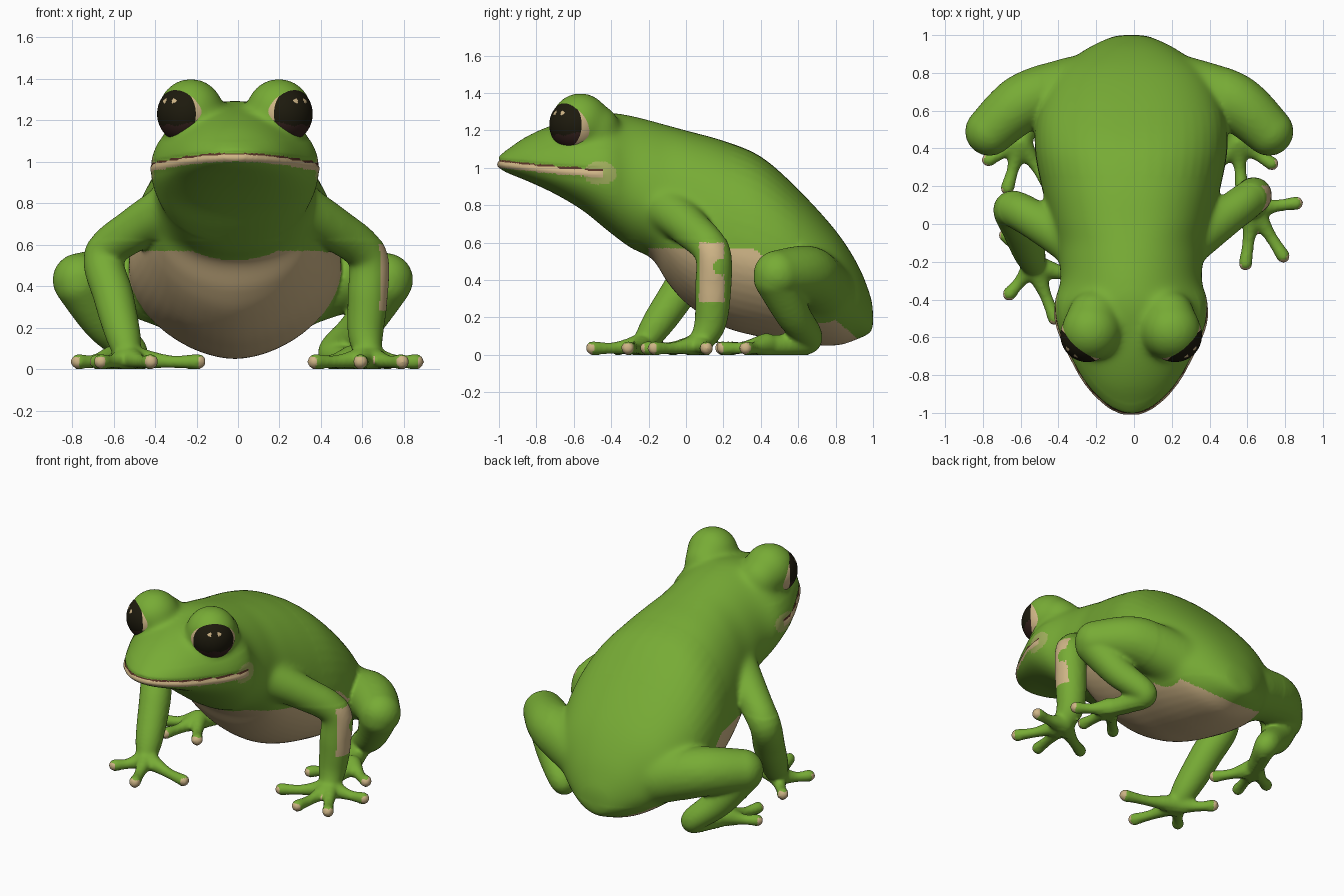
import bpy, bmesh, math
from mathutils import Vector, Matrix

if "Cube" in bpy.data.objects:
    bpy.data.objects.remove(bpy.data.objects["Cube"])

CX = -0.015  # body centre line


def material(name, rgb):
    m = bpy.data.materials.new(name)
    m.diffuse_color = (*rgb, 1)
    m.use_nodes = True
    m.node_tree.nodes["Principled BSDF"].inputs["Base Color"].default_value = m.diffuse_color
    return m


MATS = [material("skin green", (0.185, 0.41, 0.036)),
        material("belly beige", (0.62, 0.46, 0.24)),
        material("lip corner pale green", (0.36, 0.43, 0.11)),
        material("mouth dark red", (0.10, 0.035, 0.02)),
        material("eye black", (0.012, 0.010, 0.004)),
        material("eye brown", (0.035, 0.015, 0.012))]
GREEN, BEIGE, PALE, RED, BLACK, BROWN = range(6)


def catmull(pts, n):
    """Smooth path through tuples of any length."""
    p = [pts[0]] + list(pts) + [pts[-1]]
    out = []
    for i in range(1, len(p) - 2):
        for k in range(n):
            t = k / n
            out.append(tuple(0.5 * (2 * b + (c - a) * t + (2 * a - 5 * b + 4 * c - d) * t * t
                                    + (3 * b - a - 3 * c + d) * t ** 3)
                             for a, b, c, d in zip(*p[i - 1:i + 3])))
    return out + [tuple(pts[-1])]


def make_object(name, bm):
    me = bpy.data.meshes.new(name)
    bm.to_mesh(me)
    bm.free()
    for m in MATS:
        me.materials.append(m)
    ob = bpy.data.objects.new(name, me)
    bpy.context.collection.objects.link(ob)
    return ob


bm = bmesh.new()

# Head and trunk: y, top, bottom, half width, height of widest point
STATIONS = [(-1.005, 1.055, 1.005, 0.05, 1.03), (-0.96, 1.095, 0.975, 0.135, 1.02),
            (-0.85, 1.17, 0.93, 0.24, 1.005), (-0.70, 1.235, 0.86, 0.325, 0.99),
            (-0.55, 1.275, 0.77, 0.39, 0.98), (-0.42, 1.295, 0.665, 0.405, 0.965),
            (-0.30, 1.28, 0.575, 0.375, 0.90), (-0.18, 1.25, 0.51, 0.385, 0.80),
            (-0.09, 1.225, 0.375, 0.40, 0.70), (0.02, 1.195, 0.26, 0.43, 0.62),
            (0.2, 1.145, 0.15, 0.475, 0.55), (0.4, 1.06, 0.095, 0.51, 0.50),
            (0.6, 0.885, 0.06, 0.495, 0.44), (0.8, 0.665, 0.05, 0.40, 0.36),
            (0.92, 0.48, 0.085, 0.25, 0.27), (0.985, 0.32, 0.12, 0.12, 0.21),
            (1.0, 0.25, 0.16, 0.05, 0.20)]
N = 48
rings = []
for y, top, bot, w, zc in catmull(STATIONS, 5):
    ring = []
    trunk = min(1, max(0, (y + 0.35) / 0.35))     # 0 on the head, 1 on the trunk
    for k in range(N):
        a = 2 * math.pi * k / N
        c, s = math.cos(a), math.sin(a)
        e = 1.06 - 0.2 * trunk if s > 0 else 0.9 + 0.2 * trunk
        x = w * math.copysign(abs(c) ** e, c)
        z = zc + ((top - zc) if s > 0 else (zc - bot)) * math.copysign(abs(s) ** e, s)
        ring.append(bm.verts.new((CX + x, y, z)))
    rings.append(ring)
for r0, r1 in zip(rings, rings[1:]):
    for k in range(N):
        bm.faces.new((r0[k], r0[(k + 1) % N], r1[(k + 1) % N], r1[k]))
bm.faces.new(rings[0])
bm.faces.new(rings[-1])


def ball(co, r):
    bmesh.ops.create_icosphere(bm, subdivisions=3, radius=r, matrix=Matrix.Translation(co))


# Eye bulges and the brow behind them
for s in (-1, 1):
    ball((CX + s * 0.212, -0.565, 1.243), 0.160)
    ball((CX + s * 0.20, -0.49, 1.205), 0.14)

limb_balls, tips = [], []


def limb(points, n=8):
    for x, y, z, r in catmull(points, n):
        ball((x, y, z), r)
        limb_balls.append((Vector((x, y, z)), r))


def foot(hub, toes):
    """Splayed toes with round pads, from a hub to ground positions."""
    for tx, ty in toes:
        mx, my = hub[0] * 0.45 + tx * 0.55, hub[1] * 0.45 + ty * 0.55
        limb([(*hub, 0.062), (mx, my, 0.037, 0.034), (tx, ty, 0.036, 0.038)], 9)
        tips.append((Vector((tx, ty, 0.03)), Vector((tx - hub[0], ty - hub[1], 0)).normalized()))


# Front legs (the left one reaches further forward)
limb([(0.29, -0.10, 0.78, 0.125), (0.46, 0.02, 0.68, 0.108), (0.62, 0.14, 0.55, 0.098),
      (0.625, 0.145, 0.35, 0.098), (0.615, 0.13, 0.17, 0.086), (0.63, 0.08, 0.07, 0.062)])
foot((0.63, 0.08, 0.06), [(0.86, 0.11), (0.79, -0.17), (0.59, -0.21), (0.37, -0.07)])
limb([(-0.32, -0.10, 0.78, 0.125), (-0.49, 0.0, 0.68, 0.108), (-0.645, 0.08, 0.55, 0.098),
      (-0.60, -0.03, 0.35, 0.098), (-0.555, -0.15, 0.17, 0.086), (-0.53, -0.22, 0.07, 0.062)])
foot((-0.53, -0.22, 0.06), [(-0.68, -0.06), (-0.66, -0.37), (-0.42, -0.50), (-0.19, -0.31)])

# Hind legs: thigh, folded shin, foot
for s, dx in ((1, 0), (-1, 0.05)):
    def m(x, y, z, r):
        return (s * (x + dx), y, z, r)
    limb([m(0.27, 0.72, 0.36, 0.17), m(0.53, 0.645, 0.43, 0.155), m(0.715, 0.49, 0.43, 0.13)], 10)
    limb([m(0.715, 0.48, 0.41, 0.12), m(0.60, 0.57, 0.22, 0.095), m(0.46, 0.655, 0.085, 0.075),
          m(0.50, 0.54, 0.055, 0.06), m(0.55, 0.43, 0.05, 0.055)])
foot((0.55, 0.43, 0.055), [(0.73, 0.32), (0.57, 0.20), (0.37, 0.24)])
foot((-0.60, 0.43, 0.055), [(-0.77, 0.34), (-0.67, 0.19), (-0.46, 0.22)])

bmesh.ops.recalc_face_normals(bm, faces=bm.faces)
body = make_object("frog_body", bm)

# Fuse everything into one smooth skin, blending brows and shoulders more strongly
bpy.context.view_layer.objects.active = body
body.select_set(True)
rm = body.modifiers.new("fuse", 'REMESH')
rm.mode = 'VOXEL'
rm.voxel_size = 0.0115
bpy.ops.object.modifier_apply(modifier="fuse")
me = body.data
vg = body.vertex_groups.new(name="blend")
vg.add([v.index for v in me.vertices if v.co.y < 0.25 and v.co.z > (1.1 if v.co.y < -0.35 else 0.62)
        or v.co.y > 0.6 and abs(v.co.x) < 0.5 and v.co.z > 0.2], 1.0, 'REPLACE')
for name, group, steps in (("soften", "", 10), ("blend", "blend", 45)):
    sm = body.modifiers.new(name, 'SMOOTH')
    sm.factor = 0.5
    sm.iterations = steps
    sm.vertex_group = group
    bpy.ops.object.modifier_apply(modifier=name)


def mouth_z(y):
    return 0.972 + 0.05 * (max(0, -0.45 - y) / 0.55) ** 1.3


# Protruding lower lip and flat soles
for v in me.vertices:
    co = v.co
    if co.z < 0.004:
        co.z = 0.0
    if co.y < -0.43 and co.z > 0.9:
        d = co.z - mouth_z(co.y)
        bump = math.exp(-((d + 0.008) / 0.018) ** 2) - 1.2 * math.exp(-((d - 0.018) / 0.009) ** 2)
        push = 0.006 * bump * min(1, (-0.43 - co.y) / 0.05)
        co += Vector((co.x - CX, (co.y + 0.45) * 0.6, 0)).normalized() * push

# Cut the lip edges cleanly: short planar cuts that follow the mouth line
bm = bmesh.new()
bm.from_mesh(me)
ys = [-1.05, -0.92, -0.81, -0.71, -0.62, -0.53, -0.42]
for y0, y1 in zip(ys, ys[1:]):
    for off in (0.012, 0.021, -0.022):
        z0, z1 = mouth_z(y0) + off, mouth_z(y1) + off
        near = [f for f in bm.faces if y0 - 0.012 < f.calc_center_median().y < y1 + 0.012
                and abs(f.calc_center_median().z - (z0 + z1) / 2) < 0.04]
        geom = near + list({e for f in near for e in f.edges} | {v for f in near for v in f.verts})
        bmesh.ops.bisect_plane(bm, geom=geom, plane_co=(0, y0, z0), dist=0.0005,
                               plane_no=(0, -(z1 - z0), y1 - y0))
bm.to_mesh(me)
bm.free()


def lip_line(y):
    y = max(-1.049, min(-0.421, y))
    for y0, y1 in zip(ys, ys[1:]):
        if y <= y1:
            return mouth_z(y0) + (mouth_z(y1) - mouth_z(y0)) * (y - y0) / (y1 - y0)


def skin_colour(p, n):
    if p.z < 0.09 and n.z < 0.75:                       # toe tips
        if any((p - t).length < 0.05 and (p - t).dot(d) > 0.006 for t, d in tips):
            return BEIGE
    if p.y < -0.44 and p.z > 0.9:                       # lips
        d = p.z - lip_line(p.y)
        if 0.012 < d < 0.021:
            return RED
        if -0.022 < d <= 0.012:
            return BEIGE
    if abs(p.x - CX) > 0.28 and ((p.y + 0.46) / 0.09) ** 2 + ((p.z - 0.972) / 0.062) ** 2 < 1:
        return PALE
    if p.x > 0.6 and n.x > 0.5 and 0.07 < p.y < 0.205 and 0.28 < p.z < 0.60:
        if math.hypot(p.y - 0.19, p.z - 0.47) > 0.045:
            return BEIGE                                # right forearm patch
    limit = 0.57 if p.y < 0.36 else 0.57 - 0.87 * (p.y - 0.36)
    if p.y > -0.2 and p.z < limit:                      # belly
        if not any((p - c).length < r * 1.13 for c, r in limb_balls):
            return BEIGE
    return GREEN


for f in me.polygons:
    f.material_index = skin_colour(f.center, f.normal)
    f.use_smooth = True

# Eyeballs: beige rim, black disc, brown lower part, two glints
for s, name in ((-1, "eye_left"), (1, "eye_right")):
    c = Vector((CX + s * 0.232, -0.588, 1.230))
    n = Vector((s * 0.67, -0.74, 0.0)).normalized()
    side = n.cross(Vector((0, 0, 1))).normalized()
    up = side.cross(n)
    R = 0.143
    bm = bmesh.new()
    rot = n.to_track_quat('Z', 'Y').to_matrix().to_4x4()
    bmesh.ops.create_uvsphere(bm, u_segments=72, v_segments=54, radius=R,
                              matrix=Matrix.Translation(c) @ rot)
    for f in bm.faces:
        d = f.calc_center_median() - c
        u, v = d.dot(side), d.dot(up)
        f.smooth = True
        f.material_index = BEIGE
        if d.dot(n) > 0.5 * R:
            f.material_index = BROWN if v < -0.06 + 0.3 * abs(abs(u) - 0.04) else BLACK
            if min(math.hypot(u - g, v - 0.064) for g in (-0.03, 0.03)) < 0.011:
                f.material_index = BEIGE
    make_object(name, bm)
